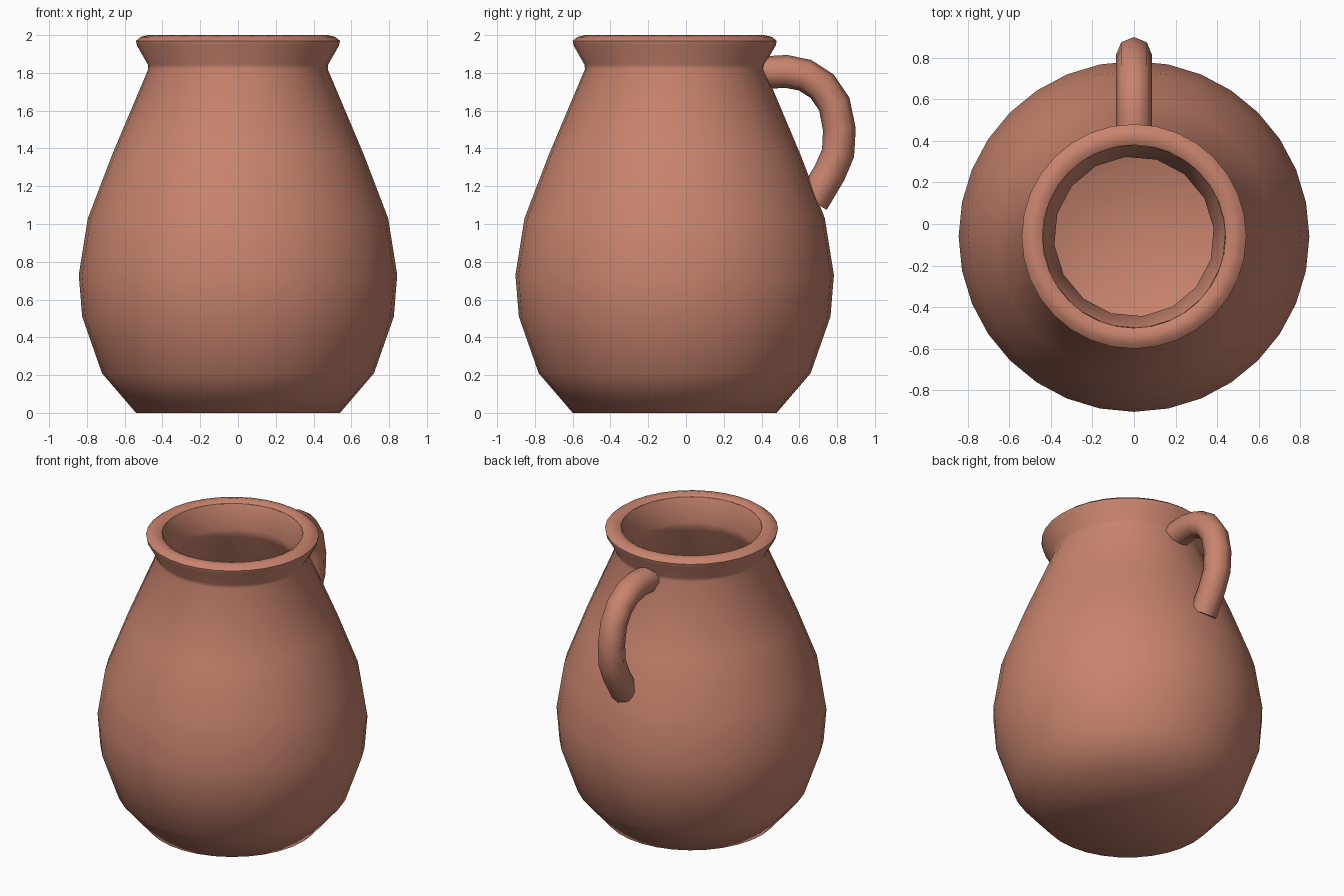
import bpy, bmesh
from math import cos, sin, pi, radians

if "Cube" in bpy.data.objects:
    bpy.data.objects.remove(bpy.data.objects["Cube"])

CY = -0.06  # axis of the jug body

clay = bpy.data.materials.new("clay")
clay.diffuse_color = (0.58, 0.23, 0.155, 1)
clay.use_nodes = True
clay.node_tree.nodes["Principled BSDF"].inputs["Base Color"].default_value = clay.diffuse_color


def finish(obj, angle):
    obj.data.materials.append(clay)
    bpy.ops.object.select_all(action='DESELECT')
    obj.select_set(True)
    bpy.context.view_layer.objects.active = obj
    bpy.ops.object.shade_smooth_by_angle(angle=radians(angle))


def lathe(name, profile, sides, turn=0.0, inward=False, angle=60):
    """Revolve (radius, height) points and close the bottom with a disc."""
    bm = bmesh.new()
    rings = [[bm.verts.new((r * cos(turn + 2 * pi * i / sides),
                            CY + r * sin(turn + 2 * pi * i / sides), z))
              for i in range(sides)] for r, z in profile]
    for a, b in zip(rings, rings[1:]):
        for i in range(sides):
            j = (i + 1) % sides
            bm.faces.new((a[i], a[j], b[j], b[i]))
    bm.faces.new(rings[0][::-1])
    if inward:
        bmesh.ops.reverse_faces(bm, faces=bm.faces)
    mesh = bpy.data.meshes.new(name)
    bm.to_mesh(mesh)
    bm.free()
    obj = bpy.data.objects.new(name, mesh)
    bpy.context.collection.objects.link(obj)
    finish(obj, angle)


# Outer wall with flared, rounded lip
lathe("jug_body", [(0.54, 0), (0.72, 0.21), (0.825, 0.51), (0.843, 0.73),
                   (0.795, 1.03), (0.665, 1.37), (0.475, 1.82), (0.478, 1.845),
                   (0.535, 1.945), (0.54, 1.97), (0.515, 1.99), (0.475, 2.0),
                   (0.44, 1.98)], 32)

# Thin inner wall and floor
lathe("jug_inside", [(0.51, 0.03), (0.70, 0.22), (0.805, 0.51), (0.822, 0.73),
                     (0.77, 1.03), (0.63, 1.37), (0.40, 1.77), (0.385, 1.83),
                     (0.445, 1.98)], 16, turn=radians(6), inward=True)

# Handle: round tube swept along a bent path
path = [(0.40, 1.80), (0.53, 1.808), (0.63, 1.788), (0.72, 1.73), (0.785, 1.635),
        (0.812, 1.50), (0.805, 1.375), (0.76, 1.27), (0.67, 1.12)]
curve = bpy.data.curves.new("handle_path", 'CURVE')
curve.dimensions = '3D'
curve.bevel_depth = 0.087
curve.bevel_resolution = 2
curve.use_fill_caps = True
spline = curve.splines.new('POLY')
spline.points.add(len(path) - 1)
for p, (y, z) in zip(spline.points, path):
    p.co = (0, y, z, 1)
handle = bpy.data.objects.new("handle", curve)
bpy.context.collection.objects.link(handle)
bpy.context.view_layer.objects.active = handle
handle.select_set(True)
for o in bpy.context.selected_objects:
    o.select_set(o == handle)
bpy.ops.object.convert(target='MESH')
finish(bpy.context.view_layer.objects.active, 60)
